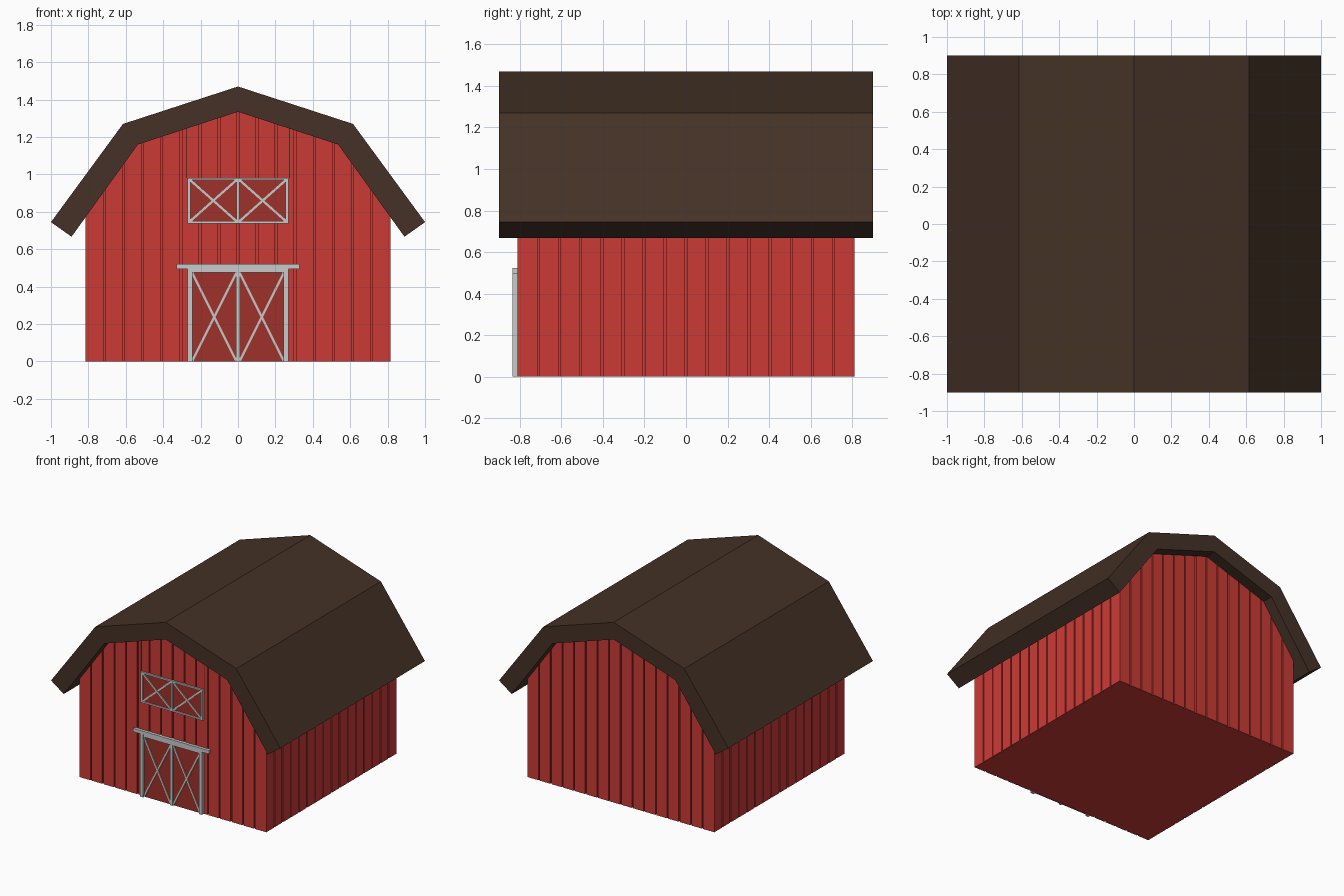
import bpy, bmesh, math

if "Cube" in bpy.data.objects:
    bpy.data.objects.remove(bpy.data.objects["Cube"])

def material(name, rgb):
    m = bpy.data.materials.new(name)
    m.diffuse_color = (*rgb, 1)
    m.use_nodes = True
    m.node_tree.nodes["Principled BSDF"].inputs["Base Color"].default_value = m.diffuse_color
    return m

RED = material("barn red", (0.60, 0.043, 0.036))
DARK = material("door red", (0.35, 0.031, 0.024))
BROWN = material("roof brown", (0.058, 0.031, 0.019))
GREY = material("trim grey", (0.57, 0.60, 0.60))

def finish(name, bm, mat):
    bmesh.ops.recalc_face_normals(bm, faces=bm.faces)
    me = bpy.data.meshes.new(name)
    bm.to_mesh(me)
    bm.free()
    me.materials.append(mat)
    ob = bpy.data.objects.new(name, me)
    bpy.context.collection.objects.link(ob)
    return ob

def prism(bm, pts, y0, y1):
    """Extrude an (x, z) outline along y."""
    f = bm.faces.new([bm.verts.new((x, y0, z)) for x, z in pts])
    r = bmesh.ops.extrude_face_region(bm, geom=[f])
    vs = [v for v in r["geom"] if isinstance(v, bmesh.types.BMVert)]
    bmesh.ops.translate(bm, verts=vs, vec=(0, y1 - y0, 0))

def box(bm, x0, x1, y0, y1, z0, z1):
    prism(bm, [(x0, z0), (x1, z0), (x1, z1), (x0, z1)], y0, y1)

def bar(bm, a, b, w, y0, y1):
    """Diagonal brace between two (x, z) points."""
    dx, dz = b[0] - a[0], b[1] - a[1]
    k = w / 2 / math.hypot(dx, dz)
    nx, nz = -dz * k, dx * k
    prism(bm, [(a[0] + nx, a[1] + nz), (b[0] + nx, b[1] + nz),
               (b[0] - nx, b[1] - nz), (a[0] - nx, a[1] - nz)], y0, y1)

W, D, KINK, T = 0.815, 0.812, 0.535, 0.012   # half width, half depth, roof break, board thickness

def gable(x):
    """Height of the wall top, tucked slightly into the roof."""
    x = abs(x)
    z = 1.335 - x * 0.175 / KINK if x < KINK else 1.16 - (x - KINK) * 1.394
    return z + 0.015

# gambrel roof
outer = [(-1, 0.745), (-0.615, 1.27), (0, 1.47), (0.615, 1.27), (1, 0.745)]
inner = [(0.89, 0.667), (KINK, 1.16), (0, 1.335), (-KINK, 1.16), (-0.89, 0.667)]
bm = bmesh.new()
prism(bm, outer + inner, -0.9, 0.9)
finish("roof", bm, BROWN)

# solid core behind the boards
bm = bmesh.new()
c = W - T
tops = [(x, gable(x)) for x in (c, KINK, 0, -KINK, -c)]
prism(bm, [(-c, 0), (c, 0)] + tops, -D + T, D - T)
finish("barn_core", bm, RED)

# vertical boards with narrow grooves on all four walls
N, GAP = 16, 0.010
ends, sides = bmesh.new(), bmesh.new()
for i in range(N):
    x0 = -W + 2 * W * i / N + (GAP / 2 if i else 0)
    x1 = -W + 2 * W * (i + 1) / N - (GAP / 2 if i < N - 1 else 0)
    xs = [x1] + [k for k in (KINK, -KINK) if x0 < k < x1] + [x0]
    y0 = -D + 2 * D * i / N + (GAP / 2 if i else T)
    y1 = -D + 2 * D * (i + 1) / N - (GAP / 2 if i < N - 1 else T)
    for s in (-1, 1):
        prism(ends, [(x0, 0), (x1, 0)] + [(x, gable(x)) for x in xs], s * D, s * (D - T))
        box(sides, *sorted((s * W, s * (W - T))), y0, y1, 0, 0.78)
finish("end_boards", ends, RED)
finish("side_boards", sides, RED)

# door and hayloft panels
bm = bmesh.new()
box(bm, -0.25, 0.25, -D - 0.005, -D + 0.004, 0, 0.48)
finish("door_panel", bm, DARK)
bm = bmesh.new()
box(bm, -0.265, 0.265, -D - 0.005, -D + 0.004, 0.745, 0.975)
finish("hayloft_panel", bm, DARK)

# seams rising from the hayloft to the roof
bm = bmesh.new()
for s in (-1, 1):
    box(bm, s * 0.276 - 0.002, s * 0.276 + 0.002, -D - 0.002, -D + 0.004, 0.98, 1.25)
finish("hayloft_seams", bm, BROWN)

# door frame: posts, centre stile, header and wide lintel
bm = bmesh.new()
for s in (-1, 1):
    box(bm, s * 0.257 - 0.013, s * 0.257 + 0.013, -0.835, -D + 0.004, 0, 0.497)
box(bm, -0.010, 0.010, -0.830, -D + 0.004, 0, 0.475)
box(bm, -0.245, 0.245, -0.830, -D + 0.004, 0.475, 0.497)
box(bm, -0.33, 0.33, -0.835, -D + 0.004, 0.495, 0.522)
finish("door_frame", bm, GREY)

# hayloft frame
bm = bmesh.new()
for x in (-0.263, 0, 0.263):
    box(bm, x - 0.008, x + 0.008, -0.826, -D + 0.004, 0.74, 0.98)
for z in (0.745, 0.975):
    box(bm, -0.271, 0.271, -0.826, -D + 0.004, z - 0.006, z + 0.006)
finish("hayloft_frame", bm, GREY)

# crossed braces on every leaf
for name, x0, x1, z0, z1 in (("door_braces", 0.01, 0.244, 0.005, 0.472),
                             ("hayloft_braces", 0.008, 0.256, 0.75, 0.97)):
    bm = bmesh.new()
    for s in (-1, 1):
        bar(bm, (s * x0, z0), (s * x1, z1), 0.012, -0.824, -D + 0.004)
        bar(bm, (s * x0, z1), (s * x1, z0), 0.012, -0.823, -D + 0.004)
    finish(name, bm, GREY)
